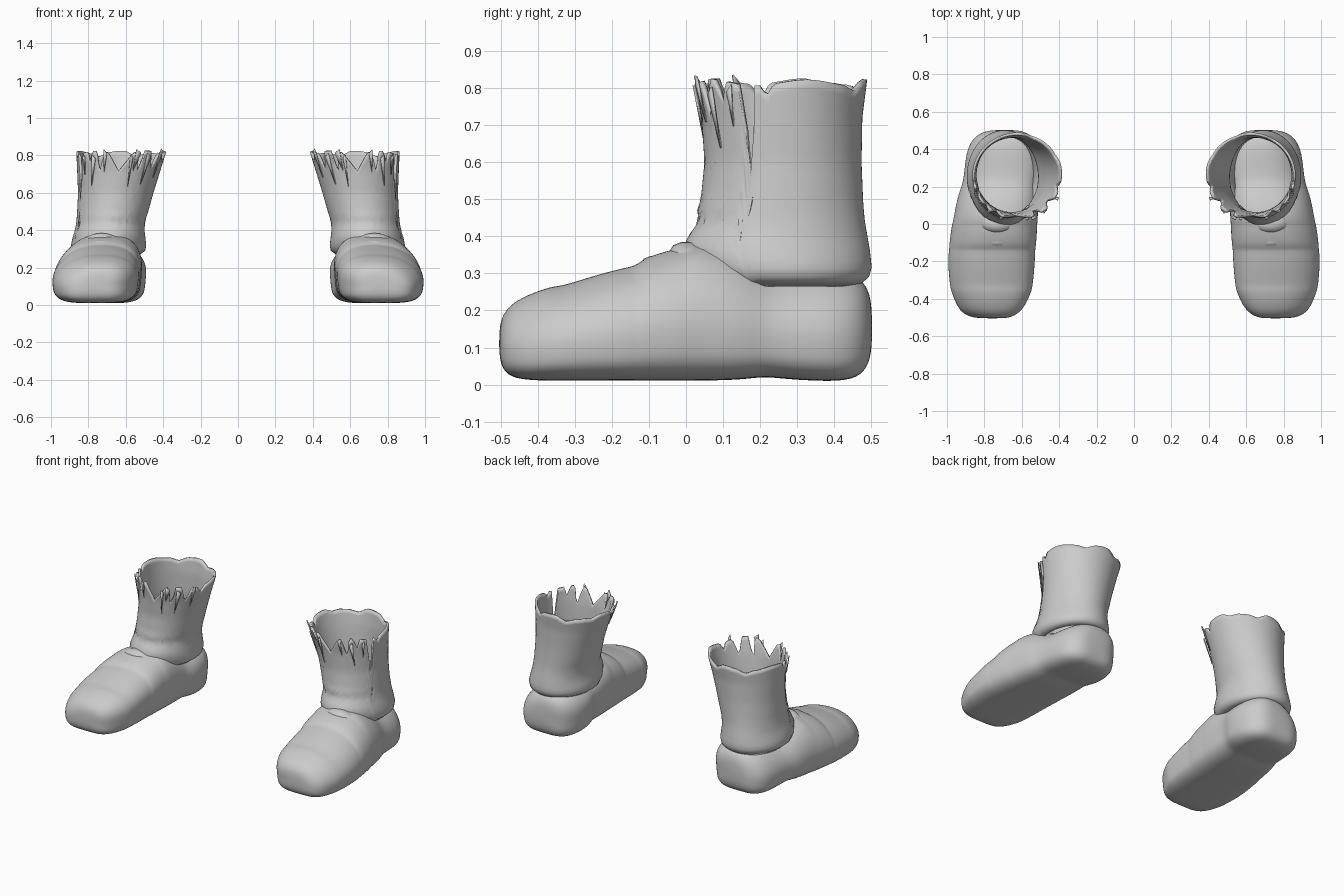
import bpy, bmesh, math, random
from mathutils import Vector

random.seed(4)
cube = bpy.data.objects.get("Cube")
if cube:
    bpy.data.objects.remove(cube)

leather = bpy.data.materials.new("grey_leather")
leather.use_nodes = True
GREY = (0.6, 0.6, 0.6, 1)
leather.diffuse_color = GREY
leather.node_tree.nodes["Principled BSDF"].inputs["Base Color"].default_value = GREY


def loft(name, rings, caps, smooth_levels=0, thickness=0, angle=40):
    """Skin closed rings of points, then mirror to make the pair."""
    bm = bmesh.new()
    rows = [[bm.verts.new(p) for p in ring] for ring in rings]
    n = len(rows[0])
    for a, b in zip(rows, rows[1:]):
        for i in range(n):
            j = (i + 1) % n
            bm.faces.new((a[i], a[j], b[j], b[i]))
    if caps:
        for row in (rows[0], rows[-1]):
            bm.faces.new(row)
    bmesh.ops.recalc_face_normals(bm, faces=bm.faces)
    return finish(name, bm, smooth_levels, thickness, angle)


def finish(name, bm, smooth_levels=0, thickness=0, angle=40):
    mesh = bpy.data.meshes.new(name)
    bm.to_mesh(mesh)
    bm.free()
    mesh.materials.append(leather)
    ob = bpy.data.objects.new(name, mesh)
    bpy.context.collection.objects.link(ob)
    if smooth_levels:
        sub = ob.modifiers.new("Smooth", 'SUBSURF')
        sub.levels = sub.render_levels = smooth_levels
    if thickness:
        sol = ob.modifiers.new("Thickness", 'SOLIDIFY')
        sol.thickness = thickness
        sol.offset = -1
    ob.modifiers.new("Pair", 'MIRROR').use_mirror_merge = False
    bpy.ops.object.select_all(action='DESELECT')
    ob.select_set(True)
    bpy.context.view_layer.objects.active = ob
    bpy.ops.object.shade_smooth_by_angle(angle=math.radians(angle))
    return ob


def power(v, e):
    return math.copysign(abs(v) ** e, v)


def interpolate(table, t):
    """Linear lookup in rows whose first entry is the key."""
    for a, b in zip(table, table[1:]):
        if t <= b[0]:
            f = max(0, (t - a[0]) / (b[0] - a[0]))
            return [p + (q - p) * f for p, q in zip(a[1:], b[1:])]
    return list(table[-1][1:])


# Foot and heel: y, inner x, outer x, sole z, top z
FOOT = [
    (-.505, .69, .84, .07, .16), (-.49, .64, .90, .03, .20),
    (-.45, .59, .945, .012, .235), (-.36, .55, .98, .01, .268),
    (-.335, .545, .985, .01, .266), (-.25, .535, .995, .01, .295),
    (-.16, .53, .995, .01, .318), (-.135, .53, .99, .01, .322),
    (-.11, .525, .99, .01, .345), (-.03, .52, .98, .01, .368),
    (-.005, .52, .975, .01, .37), (.04, .515, .965, .01, .39),
    (.15, .515, .945, .012, .36), (.21, .515, .92, .022, .32),
    (.27, .49, .91, .014, .31), (.38, .495, .90, .008, .31),
    (.45, .53, .87, .012, .30), (.49, .575, .82, .04, .27),
    (.503, .64, .76, .10, .21)]


def foot_ring(row, n=28):
    y, x0, x1, zb, zt = row
    xc, hw, mid = (x0 + x1) / 2, (x1 - x0) / 2, zb + (zt - zb) * .42
    ring = []
    for i in range(n):
        c, s = math.cos(math.tau * i / n), math.sin(math.tau * i / n)
        if s >= 0:
            x, z = power(c, .85) * hw - .035 * s, mid + (zt - mid) * s ** .9
        else:
            x, z = power(c, .5) * hw * (1 + .06 * s), mid - (mid - zb) * abs(s) ** .5
        ring.append((xc + x, y, z))
    return ring


loft("foot", [foot_ring(r) for r in FOOT], True, smooth_levels=2, angle=60)

# Shaft: z, inner x, outer x, front y, back y
SHAFT = [
    (.265, .53, .86, .06, .465), (.28, .50, .885, .04, .49),
    (.31, .49, .895, .01, .502), (.36, .495, .885, -.01, .497),
    (.40, .50, .872, .005, .49), (.44, .497, .865, .035, .483),
    (.47, .49, .862, .03, .48), (.50, .48, .86, .04, .478),
    (.60, .452, .855, .05, .474), (.72, .415, .86, .042, .476),
    (.83, .38, .865, .02, .49)]

# Tears in the rim: angle in degrees (0 = outer side, -90 = front), half width, depth
TEARS = [(-24, 6, .25), (-45, 5, .06), (-62, 6, .12), (-90, 17, .09),
         (-118, 5, .13), (-140, 8, .10), (-165, 7, .04), (-10, 5, .03),
         (60, 12, .015), (110, 14, .02), (150, 12, .015)]


def rim_height(deg):
    z = .815 + .008 * math.sin(math.radians(deg * 5))
    for centre, half, depth in TEARS:
        gap = abs((deg - centre + 180) % 360 - 180)
        z -= depth * max(0, 1 - gap / half)
    return z


def shaft_point(deg, z):
    x0, x1, y0, y1 = interpolate(SHAFT, z)
    a = math.radians(deg)
    return Vector(((x0 + x1) / 2 + (x1 - x0) / 2 * math.cos(a),
                   (y0 + y1) / 2 + (y1 - y0) / 2 * math.sin(a), z))


COLUMNS, ROWS = 120, 22
degs = [360 * i / COLUMNS - 180 for i in range(COLUMNS)]
loft("ragged_shaft",
     [[shaft_point(d, .265 + (rim_height(d) - .265) * r / ROWS) for d in degs]
      for r in range(ROWS + 1)], False, thickness=.014, angle=45)

# Creased bands across the instep
def crease(name, y, z, half, r, bow):
    rings = []
    for i in range(13):
        t = i / 6 - 1
        centre = Vector((.73 + half * t, y + bow * t * t, z - .075 * abs(t) ** 2.2))
        size = r * math.sqrt(max(.05, 1 - t * t))
        rings.append([centre + Vector((0, size * 1.8 * math.cos(k * math.tau / 10),
                                       size * math.sin(k * math.tau / 10)))
                      for k in range(10)])
    loft(name, rings, True, angle=60)


crease("instep_fold_lower", -.085, .328, .15, .02, .03)
crease("instep_fold_upper", .0, .362, .15, .024, .04)

# Loose shreds hanging around the torn front rim
bm = bmesh.new()
for deg in (-36, -54, -70, -104, -112, -128, -150):
    z = .80 + random.uniform(-.02, .02)
    w = random.uniform(2, 4)
    out = (shaft_point(deg, z) - shaft_point(deg + 180, z)).normalized() * .012
    tip = shaft_point(deg + random.uniform(-4, 4), z - random.uniform(.08, .16))
    bm.faces.new([bm.verts.new(p) for p in (
        shaft_point(deg - w, z) + out, tip + out * .4,
        shaft_point(deg + w, z + .02) + out)])
finish("rim_shreds", bm, thickness=.006)
